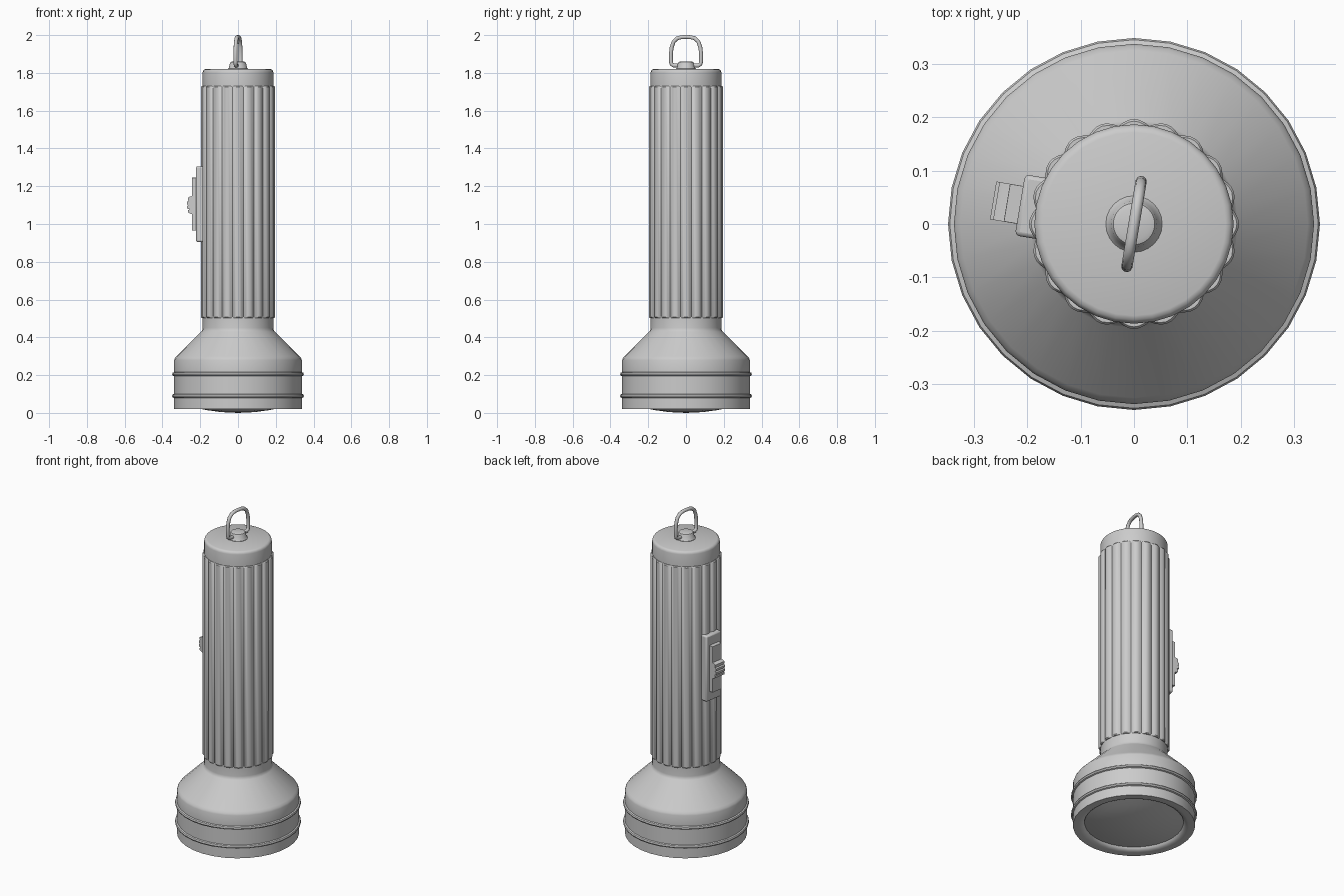
import bpy, bmesh, math
from mathutils import Matrix, Vector

if "Cube" in bpy.data.objects:
    bpy.data.objects.remove(bpy.data.objects["Cube"])

TILT = math.radians(-9.5)   # switch and ring share this twist about z


def finish(name, bm, angle=35):
    bmesh.ops.recalc_face_normals(bm, faces=bm.faces)
    me = bpy.data.meshes.new(name)
    bm.to_mesh(me)
    bm.free()
    ob = bpy.data.objects.new(name, me)
    bpy.context.collection.objects.link(ob)
    bpy.ops.object.select_all(action='DESELECT')
    ob.select_set(True)
    bpy.context.view_layer.objects.active = ob
    bpy.ops.object.shade_smooth_by_angle(angle=math.radians(angle))
    return ob


def loft(name, rings, cap=True, angle=35):
    """Bridge a stack of equal-length point rings."""
    bm = bmesh.new()
    loops = [[bm.verts.new(p) for p in ring] for ring in rings]
    n = len(loops[0])
    for a, b in zip(loops, loops[1:]):
        for i in range(n):
            j = (i + 1) % n
            bm.faces.new((a[i], a[j], b[j], b[i]))
    if cap:
        bm.faces.new(loops[0])
        bm.faces.new(loops[-1])
    return finish(name, bm, angle)


def circle(r, z, n):
    return [(r * math.sin(2 * math.pi * i / n), r * math.cos(2 * math.pi * i / n), z)
            for i in range(n)]


def lathe(name, profile, n=32, cap=True, angle=35):
    return loft(name, [circle(r, z, n) for r, z in profile], cap, angle)


def bead(z, r=0.338, h=0.011):
    return [(r + h * math.sin(t * math.pi / 4), z - h * math.cos(t * math.pi / 4))
            for t in range(5)]


# head: rolled rim, two beads, cone and neck
lathe("head", [(0.272, 0.045), (0.277, 0.032), (0.29, 0.023), (0.305, 0.02), (0.338, 0.02)]
      + bead(0.09) + bead(0.205)
      + [(0.338, 0.28), (0.334, 0.29), (0.326, 0.30), (0.195, 0.43), (0.189, 0.438),
         (0.187, 0.45), (0.187, 0.51)], cap=False)

# domed lens
lathe("lens", [(r, 0.0005 + 0.52 * r * r) for r in (0.28, 0.22, 0.16, 0.1, 0.05, 0.01)])

# fluted barrel
FLUTES, STEPS = 20, 6


def flute_ring(z, inset=0.0):
    pts = []
    for i in range(FLUTES * STEPS):
        a = 2 * math.pi * i / (FLUTES * STEPS)
        r = 0.186 + 0.011 * abs(math.cos(a * FLUTES / 2)) - inset
        pts.append((r * math.sin(a), r * math.cos(a), z))
    return pts


loft("barrel", [flute_ring(0.502, 0.004), flute_ring(0.507),
                flute_ring(1.725), flute_ring(1.73, 0.004)])

# tail cap and ring boss
lathe("tail_cap", [(0.187, 1.72), (0.187, 1.803), (0.185, 1.811), (0.18, 1.817),
                   (0.172, 1.82), (0.01, 1.82)])
lathe("ring_boss", [(0.053, 1.815), (0.053, 1.822), (0.047, 1.829), (0.043, 1.85),
                    (0.039, 1.857), (0.03, 1.86)], 24)

# hanging ring: swept D-shaped wire
half = [(0.02, 1.839), (0.068, 1.839), (0.077, 1.845), (0.081, 1.858), (0.081, 1.90),
        (0.077, 1.935), (0.066, 1.966), (0.047, 1.983), (0.025, 1.989)]
path = [Vector((0, y, z)) for y, z in half] + [Vector((0, 0, 1.99))] \
    + [Vector((0, -y, z)) for y, z in reversed(half)]
rings = []
for i, p in enumerate(path):
    t = (path[min(i + 1, len(path) - 1)] - path[max(i - 1, 0)]).normalized()
    side = Vector((1, 0, 0))
    up = t.cross(side)
    rings.append([p + 0.0105 * (side * math.cos(k * math.pi / 5) + up * math.sin(k * math.pi / 5))
                  for k in range(10)])
loft("hanging_ring", rings, angle=50).rotation_euler.z = TILT


# switch parts, built facing -x then twisted
def box(name, x0, x1, w, z0, z1, bevel):
    bm = bmesh.new()
    bmesh.ops.create_cube(bm, size=1, matrix=Matrix.Translation(((x0 + x1) / 2, 0, (z0 + z1) / 2))
                          @ Matrix.Diagonal((x1 - x0, w, z1 - z0, 1)))
    ob = finish(name, bm)
    ob.rotation_euler.z = TILT
    mod = ob.modifiers.new("Bevel", 'BEVEL')
    mod.width, mod.segments = bevel, 2
    return ob


box("switch_plate", -0.217, -0.15, 0.116, 0.905, 1.305, 0.008)
box("switch_track", -0.242, -0.2, 0.072, 0.965, 1.245, 0.001)

# ridged thumb slider
prof = [(-0.235, 1.05), (-0.25, 1.055)]
for k in range(4):
    z = 1.06 + k * 0.022
    r = 0.262 if k in (0, 3) else 0.268
    prof += [(-r, z), (-r, z + 0.013), (-r + 0.008, z + 0.018)]
prof += [(-0.235, 1.15)]
slider = loft("thumb_slider", [[(x, y, z) for x, z in prof] for y in (-0.036, 0.036)], angle=20)
slider.rotation_euler.z = TILT
